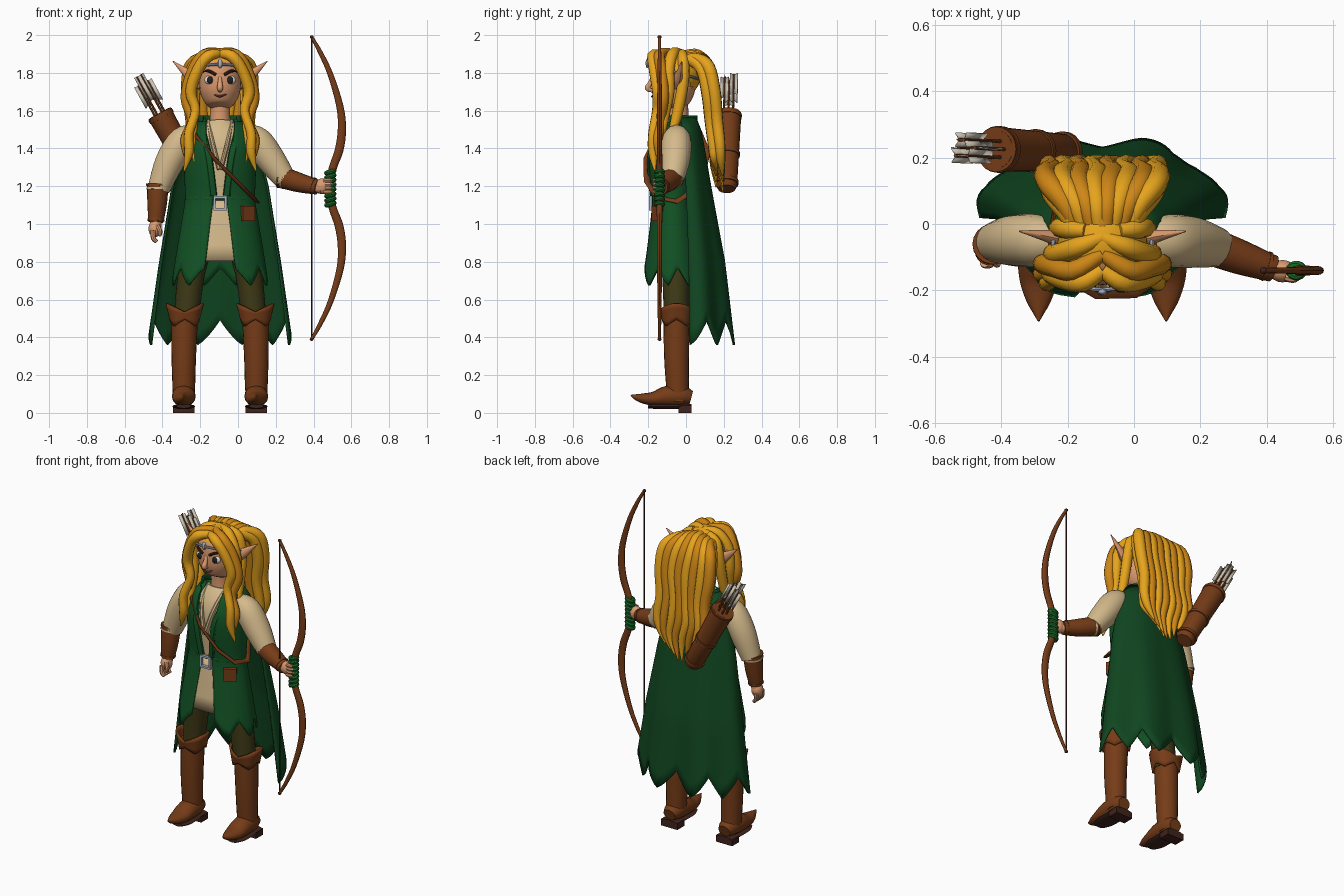
import bpy, bmesh, math
from math import sin, cos, pi, radians
from mathutils import Vector as V, Matrix as M

if "Cube" in bpy.data.objects:
    bpy.data.objects.remove(bpy.data.objects["Cube"])

CX = -0.095  # body axis


def mat(name, c):
    m = bpy.data.materials.new(name)
    m.diffuse_color = (*c, 1)
    m.use_nodes = True
    m.node_tree.nodes["Principled BSDF"].inputs["Base Color"].default_value = m.diffuse_color
    return m


SKIN = mat("skin", (.72, .33, .16)); HAIR = mat("hair", (.8, .37, .012)); HAIR2 = mat("hair_dark", (.62, .24, .008))
GREEN = mat("green", (.006, .085, .018)); CAPE = mat("cape_green", (.005, .06, .014)); CREAM = mat("cream", (.66, .49, .26))
LEATHER = mat("leather", (.18, .045, .009)); DARK = mat("dark_leather", (.05, .017, .012)); OLIVE = mat("olive", (.05, .042, .008))
SILVER = mat("silver", (.4, .45, .55)); WHITE = mat("white", (.75, .72, .65)); BLACK = mat("black", (.015, .015, .02))
WRAP = mat("wrap_green", (.01, .14, .02)); FEATHER = mat("feather", (.6, .55, .46)); LIP = mat("lip", (.25, .06, .04))


def finish(name, bm, m, thick=0):
    bmesh.ops.recalc_face_normals(bm, faces=bm.faces)
    me = bpy.data.meshes.new(name)
    bm.to_mesh(me); bm.free()
    me.materials.append(m)
    o = bpy.data.objects.new(name, me)
    bpy.context.collection.objects.link(o)
    if thick:
        mod = o.modifiers.new("thickness", 'SOLIDIFY')
        mod.thickness = thick; mod.offset = 0
    return o


def interp(x, table):
    """Linear lookup in rows (key, a, b...) with ascending keys."""
    if x <= table[0][0]: return table[0][1:]
    for p, q in zip(table, table[1:]):
        if x <= q[0]:
            t = (x - p[0]) / (q[0] - p[0])
            return [a + (b - a) * t for a, b in zip(p[1:], q[1:])]
    return table[-1][1:]


def smooth_path(rows, k):
    """Catmull-Rom through rows of numbers."""
    out, n = [], len(rows)
    for i in range(n - 1):
        a, b, c, d = rows[max(i - 1, 0)], rows[i], rows[i + 1], rows[min(i + 2, n - 1)]
        for j in range(k):
            t = j / k
            out.append([.5 * (2 * q + (r - p) * t + (2 * p - 5 * q + 4 * r - s) * t * t + (3 * q - p - 3 * r + s) * t ** 3)
                        for p, q, r, s in zip(a, b, c, d)])
    return out + [list(rows[-1])]


def tube(name, pts, radii, m, sides=12, k=4, closed=False):
    """Sweep an ellipse along a path; radii are numbers or (side, other) pairs."""
    if not isinstance(radii, list): radii = [radii] * len(pts)
    radii = [r if isinstance(r, tuple) else (r, r) for r in radii]
    rows = [(*p, *r) for p, r in zip(pts, radii)]
    if k > 1: rows = smooth_path(rows, k)
    P, n, bm, rings, side = [V(r[:3]) for r in rows], len(rows), bmesh.new(), [], None
    for i in range(n):
        t = (P[(i + 1) % n] - P[i - 1]) if closed else (P[min(i + 1, n - 1)] - P[max(i - 1, 0)])
        t.normalize()
        if side is None: side = t.cross(V((0, 0, 1)) if abs(t.z) < .8 else V((0, 1, 0)))
        side = (side - t * side.dot(t)).normalized()
        up, (a, b) = t.cross(side), rows[i][3:]
        rings.append([bm.verts.new(P[i] + side * max(a, .001) * cos(2 * pi * j / sides) + up * max(b, .001) * sin(2 * pi * j / sides))
                      for j in range(sides)])
    for i in range(n if closed else n - 1):
        r, q = rings[i], rings[(i + 1) % n]
        for j in range(sides):
            bm.faces.new((r[j], r[(j + 1) % sides], q[(j + 1) % sides], q[j]))
    if not closed:
        bm.faces.new(rings[0]); bm.faces.new(rings[-1])
    return finish(name, bm, m)


def shell(name, fn, nu, nv, m, thick=.012, wrap=False):
    """Sheet from fn(u, v) with u, v in 0..1."""
    bm = bmesh.new()
    g = [[bm.verts.new(fn(i / nu, j / nv)) for i in range(nu if wrap else nu + 1)] for j in range(nv + 1)]
    for j in range(nv):
        for i in range(nu):
            k = (i + 1) % nu if wrap else i + 1
            bm.faces.new((g[j][i], g[j][k], g[j + 1][k], g[j + 1][i]))
    return finish(name, bm, m, thick)


def ball(name, c, r, m, keep=None, seg=20):
    bm = bmesh.new()
    bmesh.ops.create_uvsphere(bm, u_segments=seg, v_segments=seg * 2 // 3, radius=1, matrix=M.Translation(c) @ M.Diagonal((*r, 1)))
    if keep: bmesh.ops.delete(bm, geom=[v for v in bm.verts if not keep(v.co)], context='VERTS')
    return finish(name, bm, m)


def box(name, c, size, m, rot=M()):
    bm = bmesh.new()
    bmesh.ops.create_cube(bm, size=1, matrix=M.Translation(c) @ rot @ M.Diagonal((*size, 1)))
    return finish(name, bm, m)


def tri(x):  # triangle wave 0..1
    return abs((x % 1) * 2 - 1)


def oval(rx, ry, cy, zf, n=32):
    return [(CX + rx * sin(2 * pi * i / n), cy - ry * cos(2 * pi * i / n), zf(cos(2 * pi * i / n))) for i in range(n)]


def column(name, rows, m, sides=24, k=3):  # rows: z, y, rx, ry
    return tube(name, [(CX, y, z) for z, y, a, b in rows], [(a, b) for z, y, a, b in rows], m, sides, k)


# Torso, neck, head
column("shirt", [(1.02, -.07, .17, .095), (1.13, -.07, .16, .09), (1.35, -.065, .17, .115), (1.46, -.06, .155, .10), (1.54, -.045, .07, .06)], CREAM)
column("hips", [(.84, -.06, .12, .07), (.93, -.065, .17, .09), (1.06, -.07, .165, .09)], OLIVE)
column("neck", [(1.48, -.04, .062, .058), (1.58, -.04, .053, .053), (1.68, -.045, .055, .055)], SKIN)
column("head", [(1.618, -.085, .045, .05), (1.635, -.08, .075, .08), (1.69, -.07, .104, .11), (1.76, -.065, .112, .12), (1.84, -.06, .108, .118),
                (1.9, -.06, .075, .085), (1.925, -.06, .02, .02)], SKIN)

# Tunic open at the front, ragged hem
TUNIC = [(.70, .248, .168, .09), (.85, .225, .142, .07), (1.0, .2, .12, .052), (1.13, .178, .105, .035),
         (1.3, .185, .13, .04), (1.4, .185, .133, .065), (1.48, .16, .11, .075), (1.54, .11, .075, .075)]


def tunic(u, v):
    z0 = .67 + .10 * tri(u * 8 + .02)
    z = 1.54 + (z0 - 1.54) * v
    rx, ry, gap = interp(z, TUNIC)
    g = math.asin(min(gap / rx, .9))
    a = g + (2 * pi - 2 * g) * u
    return (CX + rx * sin(a), -.068 - ry * cos(a), z)


shell("tunic", tunic, 64, 18, GREEN)
shell("shirt_panel", lambda u, v: (CX + (2 * u - 1) * (.045 + .055 * v), -.158 - .04 * v - .004 * sin(pi * u), 1.14 - .335 * v), 8, 4, CREAM)
tube("belt", oval(.181, .109, -.068, lambda c: 1.135), (.006, .01), GREEN, 8, 1, True)
for dx, dz, w, h in ((-.03, 0, .012, .075), (.03, 0, .012, .075), (0, .032, .07, .012), (0, -.032, .07, .012)):
    box("buckle_bar", (CX + dx, -.187, 1.11 + dz), (w, .018, h), SILVER)
box("pouch", (.05, -.15, 1.055), (.075, .03, .08), LEATHER, M.Rotation(.55, 4, 'Z'))
for s in (-1, 1):
    tube("shirt_collar", [(CX + s * x, y, z) for x, y, z in ((.06, -.06, 1.54), (.055, -.12, 1.5), (.035, -.175, 1.41), (.004, -.195, 1.29))],
         [(.012, .018)] * 4, CREAM, 8)
    tube("lapel", [(CX + s * x, y, z) for x, y, z in ((.09, -.06, 1.55), (.085, -.15, 1.46), (.06, -.195, 1.35), (.035, -.18, 1.15))],
         [(.02, .012)] * 4, GREEN, 8)
tube("quiver_strap", [(-.25, -.03, 1.53), (-.22, -.15, 1.46), (-.12, -.208, 1.34), (0, -.205, 1.22), (.08, -.15, 1.14), (.1, -.05, 1.12),
                      (.02, .07, 1.2), (-.14, .11, 1.38), (-.23, .06, 1.5)], (.008, .02), LEATHER, 8, 1, True)

# Cape with folds, ragged hem and collar
CAPE_T = [(.36, .365, .235, .02), (.8, .31, .19, .015), (1.2, .25, .13, 0), (1.4, .2, .11, -.015), (1.5, .17, .095, -.02), (1.56, .125, .08, -.03)]


def cape(u, v):
    z = 1.56 + (.36 + .13 * tri(u * 5 + .5) ** 1.2 - 1.56) * v if 0 < u < 1 else 1.56 - 1.2 * v
    rx, ry, cy = interp(z, CAPE_T)
    a = pi * u
    w = 1 + .06 * v * sin(u * 7 * pi)
    return (CX - rx * w * cos(a), cy + ry * w * sin(a) ** .8 if 0 < u < 1 else cy, z)


shell("cape", cape, 60, 16, CAPE)
shell("cape_collar", lambda u, v: (CX + (.115 + .012 * v) * sin(.9 + (2 * pi - 1.8) * u), -.03 - .085 * cos(.9 + (2 * pi - 1.8) * u), 1.575 - .08 * v), 32, 3, CAPE)

# Legs and boots
for s in (-1, 1):
    bx = CX + s * .192
    tube("trouser_leg", [(CX + s * .18, -.05, .48), (CX + s * .15, -.055, .75), (CX + s * .09, -.06, .98)], [.066, .072, .085], OLIVE, 16)
    tube("boot_shaft", [(bx + s * .002, -.04, .06), (bx, -.045, .14), (bx, -.05, .3), (bx - s * .005, -.05, .52)],
         [(.055, .058), (.06, .06), (.065, .066), (.071, .07)], LEATHER, 20)
    shell("boot_cuff", lambda u, v: (bx - s * .005 + (.074 + .022 * v) * cos(2 * pi * u), -.05 + (.072 + .012 * v) * sin(2 * pi * u),
          (.46 + .035 * tri(u * 4)) * (1 - v) + (.535 + .045 * abs(cos(2 * pi * u))) * v), 32, 4, LEATHER, .012, True)
    tube("boot_foot", [(bx, y, z) for y, z in ((.028, .08), (-.02, .09), (-.1, .088), (-.17, .075), (-.23, .077), (-.27, .085), (-.292, .093))],
         [(.04, .035), (.059, .055), (.063, .055), (.057, .038), (.038, .026), (.016, .014), (.003, .003)], LEATHER, 16)
    tube("boot_sole", [(bx, .03, .034), (bx, -.05, .034), (bx, -.14, .034), (bx, -.2, .036)], [(.055, .014), (.06, .014), (.06, .014), (.038, .012)], DARK, 12)
    box("boot_heel", (bx, -.005, .02), (.115, .07, .04), DARK)

# Arms: lowered one and the one holding the bow
ARMS = {"right": ([(-.22, -.05, 1.47), (-.29, -.05, 1.44), (-.362, -.05, 1.33), (-.42, -.055, 1.185)], [(-.425, -.06, 1.21), (-.428, -.07, 1.11), (-.435, -.08, 1.01)]),
        "left": ([(.03, -.05, 1.47), (.10, -.05, 1.44), (.175, -.055, 1.34), (.25, -.07, 1.235)], [(.225, -.065, 1.25), (.32, -.1, 1.22), (.42, -.135, 1.195)])}
for side, (up, low) in ARMS.items():
    tube(side + "_sleeve", up, [.055, .078, .077, .06], CREAM, 18)
    tube(side + "_bracer", low, [.057, .052, .04], LEATHER, 18)
    d = (V(low[2]) - V(low[0])).normalized()
    for i, f in enumerate((0, .02, .185)):
        p = V(low[0]) + d * f
        tube(side + "_bracer_band", [p, p + d * .01], .061 - f * .085, LEATHER if i != 1 else CREAM, 18, 1)
    tube(side + "_wrist", [low[2], V(low[2]) + d * .03], .03, SKIN, 12, 1)
ball("right_hand", (-.44, -.085, .975), (.034, .036, .045), SKIN)
for i in range(4):
    y = -.117 + i * .02
    tube("right_finger", [(-.45, y, .965), (-.448, y - .004, .925), (-.43, y - .006, .905)], [.014, .013, .01], SKIN, 8)
tube("right_thumb", [(-.425, -.11, .99), (-.412, -.12, .96), (-.415, -.12, .935)], [.013, .012, .008], SKIN, 8)
ball("left_hand", (.447, -.142, 1.2), (.04, .034, .042), SKIN)
for i in range(4):
    z = 1.17 + i * .02
    tube("left_finger", [(.455, -.16, z), (.482, -.165, z), (.5, -.15, z)], [.012, .012, .009], SKIN, 8)

# Bow
half = [(.0, .487), (.1, .5), (.2, .535), (.31, .55), (.43, .54), (.6, .49), (.72, .435), (.8, .39)]
rad = [(.022, .018), (.021, .016), (.023, .014), (.022, .014), (.019, .013), (.015, .011), (.012, .009), (.008, .008)]
prof = [(-z, x) for z, x in half[:0:-1]] + half
tube("bow_limbs", [(x, -.14, 1.19 + z) for z, x in prof], rad[:0:-1] + rad, LEATHER, 12)
tube("bow_string", [(.39, -.14, .39), (.39, -.14, 1.99)], .004, DARK, 6, 1)
for z in (-.8, .8): ball("bow_tip", (.39, -.14, 1.19 + z), (.011, .011, .009), DARK, None, 10)
for i in range(8):
    z = -.085 + i * .0245
    tube("bow_grip_wrap", [(.489 + .02 * cos(a), -.14 + .017 * sin(a), 1.19 + z + .006 * cos(a)) for a in [2 * pi * i / 14 for i in range(14)]],
         .013, WRAP, 8, 1, True)

# Quiver and arrows
q0, q1 = V((-.195, .215, 1.185)), V((-.415, .225, 1.585))
qd = (q1 - q0).normalized()
qs = qd.cross(V((0, 1, 0))).normalized()
tube("quiver", [q0, q0 + qd * .02, q0 + qd * .25, q1, q1 + qd * .002, q1 - qd * .05], [.045, .055, .062, .068, .058, .055], LEATHER, 20, 1)
for f in (.03, .2, .43): tube("quiver_band", [q0 + qd * f, q0 + qd * (f + .02)], .062 + f * .02, LEATHER, 20, 1)
for i in range(6):
    a = i * pi / 3
    p = q1 + qs * .028 * cos(a) + V((0, .028 * sin(a), 0))
    e = p + qd * (.185 + .022 * (i % 3))
    tube("arrow_shaft", [p - qd * .1, e], .006, LEATHER, 6, 1)
    for j in range(3):
        b = a + j * 2 * pi / 3
        r = qs * cos(b) + V((0, sin(b), 0))
        shell("arrow_feather", lambda u, v: e - qd * (.115 - .11 * u + (.015 * v if u < .5 else -.006 * v)) + r * .024 * v, 1, 1, FEATHER, .004)

# Face, ears, circlet
for s in (-1, 1):
    ex = CX + s * .056
    ball("eye_white", (ex, -.16, 1.762), (.027, .016, .023), WHITE)
    ball("iris", (ex - s * .003, -.172, 1.762), (.017, .009, .02), BLACK)
    tube("eyebrow", [(CX + s * .022, -.184, 1.79), (CX + s * .06, -.176, 1.81), (CX + s * .09, -.148, 1.806)], [.008, .008, .003], DARK, 8)
    tube("ear", [(CX + s * x, y, z) for x, y, z in ((.095, -.055, 1.735), (.13, -.045, 1.765), (.17, -.035, 1.795), (.25, -.022, 1.862))],
         [(.02, .03), (.024, .034), (.018, .026), (.002, .002)], SKIN, 12)
tube("nose", [(CX, -.178, 1.78), (CX, -.19, 1.745), (CX, -.203, 1.718), (CX, -.178, 1.705)], [.008, .013, .016, .009], SKIN, 10)
tube("mouth", [(CX - .03, -.166, 1.684), (CX, -.179, 1.676), (CX + .034, -.164, 1.688)], [.003, .006, .003], LIP, 8)
tube("circlet", oval(.149, .138, -.06, lambda c: 1.805 + .04 * c), .007, SILVER, 8, 1, True)
ball("circlet_gem", (CX, -.204, 1.85), (.014, .01, .026), SILVER, None, 8)

# Hair: cap, wavy front locks, back fall
ball("hair_cap", (CX, -.055, 1.795), (.135, .135, .135), HAIR, lambda c: c.z > 1.86 - (c.y + .18) * .75, 28)
LOCKS = [[(0, -.14, 1.9), (.06, -.175, 1.89), (.115, -.168, 1.82), (.155, -.15, 1.7), (.13, -.155, 1.6), (.165, -.175, 1.48), (.165, -.175, 1.38), (.19, -.165, 1.28)],
         [(0, -.09, 1.91), (.085, -.14, 1.895), (.145, -.13, 1.81), (.18, -.12, 1.67), (.15, -.135, 1.55), (.185, -.15, 1.45), (.19, -.155, 1.36)],
         [(0, -.04, 1.91), (.075, -.07, 1.9), (.135, -.09, 1.82), (.15, -.09, 1.7), (.14, -.11, 1.58), (.15, -.14, 1.45), (.135, -.16, 1.33)],
         [(.05, -.02, 1.905), (.105, -.015, 1.87), (.13, -.012, 1.78), (.135, -.03, 1.66), (.14, -.06, 1.53), (.16, -.1, 1.42)]]
for s in (-1, 1):
    for i, L in enumerate(LOCKS):
        tube("front_lock", [(CX + s * x, y, z) for x, y, z in L], [.022] + [.03] * 3 + [.025] * (len(L) - 5) + [.004], HAIR if i != 1 else HAIR2, 10)
for layer, n in ((0, 8), (1, 7)):
    for i in range(n):
        t = (2 * i / (n - 1) - 1) * (1 - .1 * layer)
        d = -.035 * layer
        end = 1.155 + .1 * abs(t) + .05 * ((i * 3 + layer) % 3)
        zs = [1.905 - .03 * abs(t), 1.9 - .025 * abs(t), 1.83, 1.7, 1.55, 1.42, (1.42 + end) / 2, end]
        xs = [.085, .115, .155, .17, .165, .155, .145, .125]
        ys = [0, .06, .12, .15, .165, .18, .185, .195]
        tube("back_lock", [(CX + t * x + .003 * k * sin(k * 2 + i * .5), y + d, z - .01 * layer) for k, (x, y, z) in enumerate(zip(xs, ys, zs))],
             [.022, .03, .034, .034, .031, .028, .022, .004], HAIR if (i + layer) % 2 else HAIR2, 10)

# Smooth shading with sharp creases
for o in bpy.context.collection.objects: o.select_set(True)
bpy.context.view_layer.objects.active = bpy.context.collection.objects[0]
bpy.ops.object.shade_smooth_by_angle(angle=radians(40))
